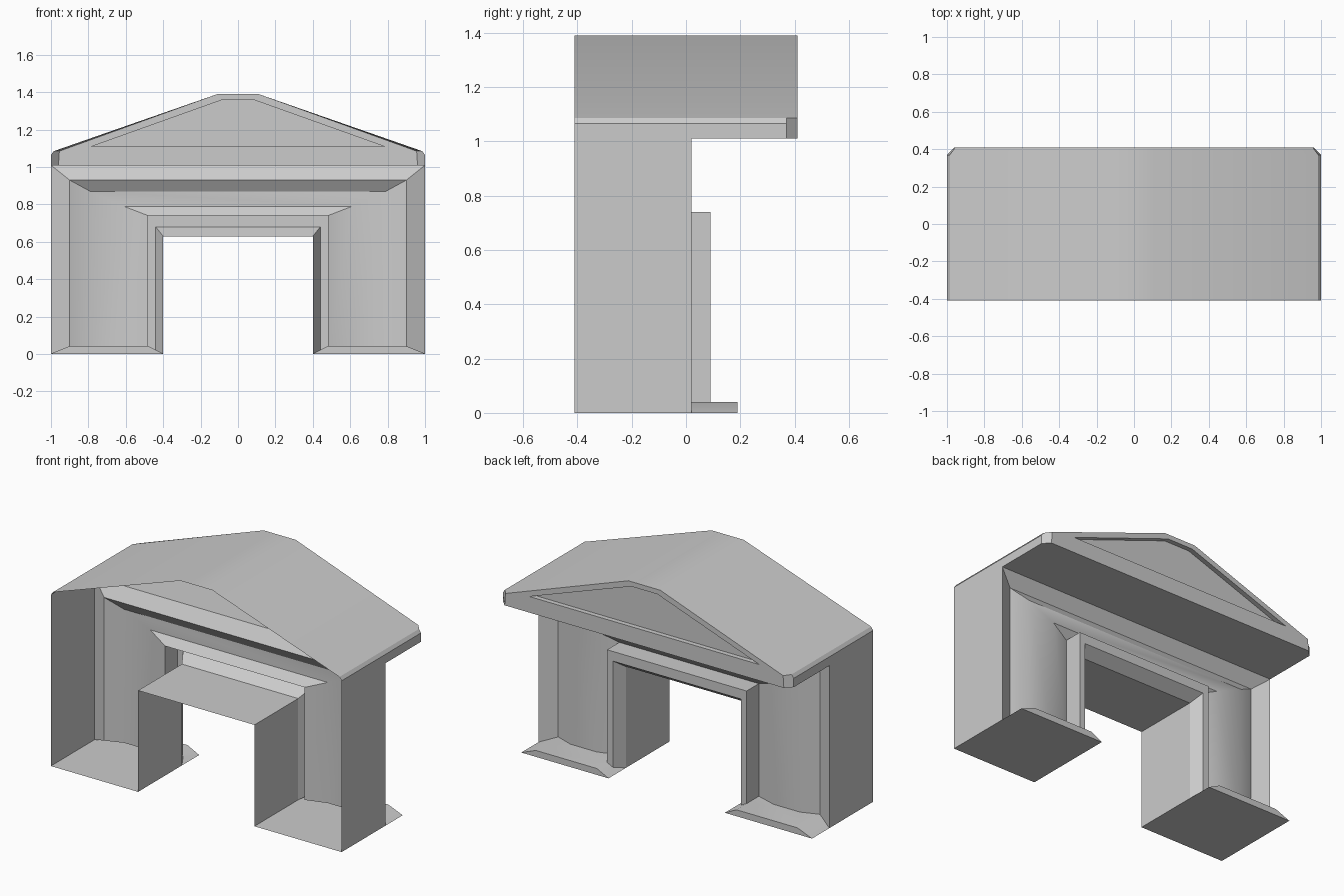
import bpy, math

if "Cube" in bpy.data.objects:
    bpy.data.objects.remove(bpy.data.objects["Cube"])

BACK = -0.41   # open rear edge of the shell


def make(name, verts, faces):
    mesh = bpy.data.meshes.new(name)
    mesh.from_pydata(verts, [], faces)
    mesh.update()
    obj = bpy.data.objects.new(name, mesh)
    bpy.context.scene.collection.objects.link(obj)
    bpy.ops.object.select_all(action='DESELECT')
    obj.select_set(True)
    bpy.context.view_layer.objects.active = obj
    bpy.ops.object.mode_set(mode='EDIT')
    bpy.ops.mesh.select_all(action='SELECT')
    bpy.ops.mesh.normals_make_consistent(inside=False)
    bpy.ops.object.mode_set(mode='OBJECT')
    bpy.ops.object.shade_smooth_by_angle(angle=math.radians(28))
    return obj


# Doorway profile from opening to outer wall: x, y, height over door, height at foot
profile = [
    (0.40, BACK, 0.63, 0.0), (0.40, 0.02, 0.63, 0.0),
    (0.44, 0.09, 0.68, 0.02), (0.48, 0.09, 0.74, 0.04),
    (0.48, -0.03, 0.74, 0.04), (0.61, 0.01, 0.79, 0.04),
    (0.79, 0.01, 0.87, 0.04), (0.90, -0.03, 0.93, 0.04),
    (1.00, 0.02, 1.01, 0.0), (1.00, BACK, 1.01, 0.0),
]
n = len(profile)

# Portal wall: the profile swept up one leg, over the door and down the other
verts = []
for side, top in ((1, False), (1, True), (-1, True), (-1, False)):
    verts += [(side * x, y, zt if top else zb) for x, y, zt, zb in profile]
faces = []
for s in range(3):
    for i in range(n - 1):
        if s == 1 and i == n - 2:
            continue   # attic stays open inside
        a = s * n + i
        faces.append((a, a + 1, a + n + 1, a + n))
make("portal_wall", verts, faces)

# Foot plates: flat bottom, bevelled sides, top fitted round the pillar
for side, name in ((1, "right_foot_plate"), (-1, "left_foot_plate")):
    v = [(side * x, y, zb) for x, y, _, zb in profile]
    v += [(side * x, 0.19, z) for x, z in ((0.4, 0), (1, 0), (0.9, 0.04), (0.48, 0.04))]
    f = [(0, 1, 10, 11, 8, 9), (10, 11, 12, 13), (1, 2, 3, 13, 10),
         (8, 11, 12, 7), (13, 3, 4, 5, 6, 7, 12)]
    make(name, v, f)

# Roof: right half points, mirrored to the left
half = [
    (1, BACK, 1.01), (1, 0.02, 1.01), (1, 0.37, 1.01), (1, 0.37, 1.065),
    (1, BACK, 1.065), (0.985, BACK, 1.085), (0.985, 0.37, 1.085),   # eave
    (0.96, 0.41, 1.01), (0.955, 0.41, 1.085),                       # cut corner
    (0.11, BACK, 1.39), (0.11, 0.41, 1.39),                         # ridge
    (0.79, 0.41, 1.11), (0.09, 0.41, 1.36),                         # gable panel rim
    (0.79, 0.38, 1.11), (0.09, 0.38, 1.36),                         # gable panel
]
m = len(half)
verts = half + [(-x, y, z) for x, y, z in half]
side_faces = [
    (0, 1, 2, 3, 4), (4, 3, 6, 5), (2, 7, 8, 6, 3), (5, 6, 8, 10, 9),
    (7, 8, 10, 12, 11), (11, 12, 14, 13),
]
faces = side_faces + [tuple(i + m for i in reversed(f)) for f in side_faces]
# Faces that span the middle: ridge, gable strips, panel, soffit
for a, b in ((9, 10), (10, 12), (12, 14), (14, 13), (13, 11), (11, 7)):
    faces.append((a, b, b + m, a + m))
faces.append((1, 2, 7, 7 + m, 2 + m, 1 + m))
make("roof", verts, faces)
